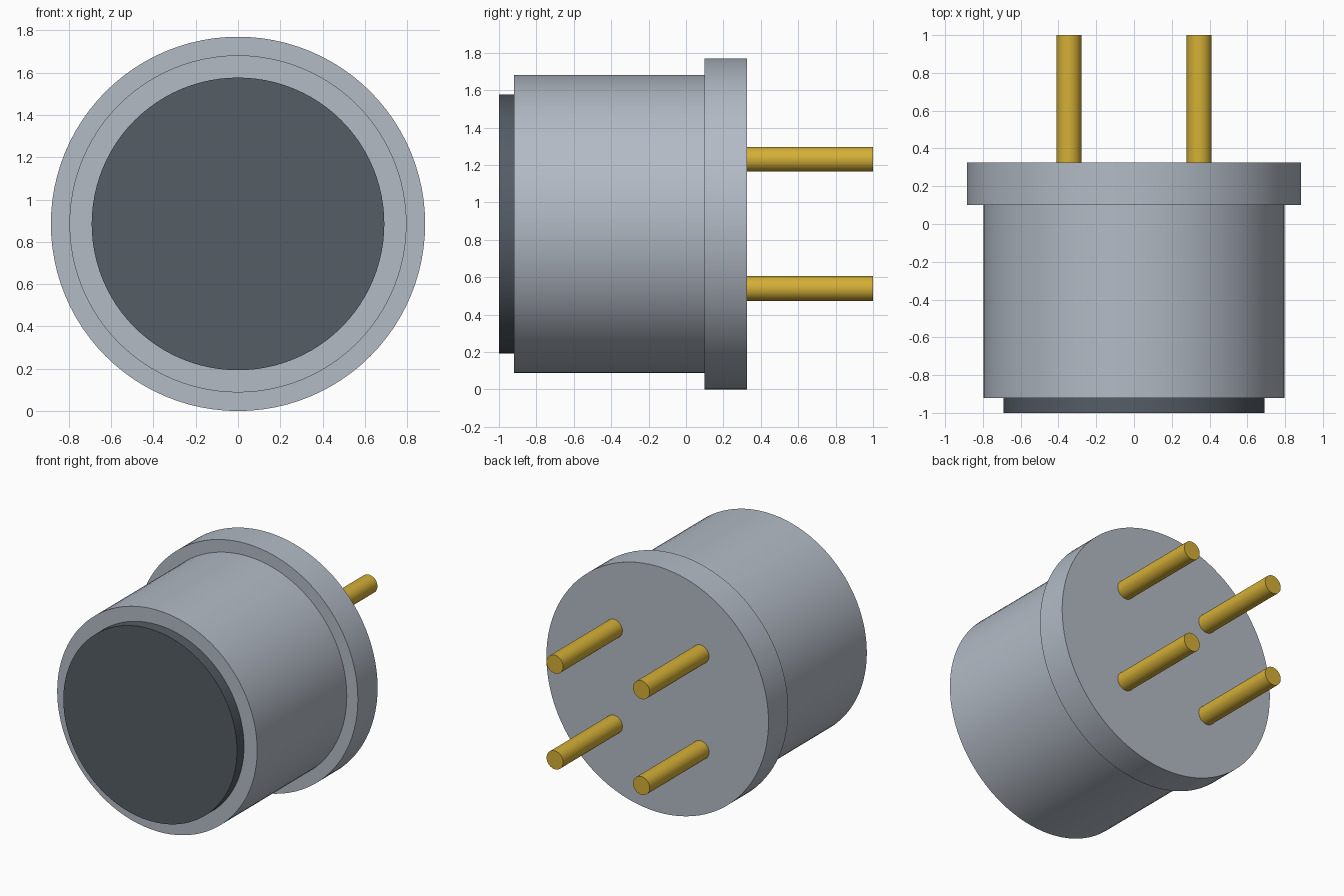
import bpy
import bmesh
import math

cube = bpy.data.objects.get("Cube")
if cube:
    bpy.data.objects.remove(cube, do_unlink=True)


def make_material(name, color):
    mat = bpy.data.materials.new(name)
    mat.use_nodes = True
    mat.diffuse_color = (*color, 1)
    bsdf = next(n for n in mat.node_tree.nodes if n.type == "BSDF_PRINCIPLED")
    bsdf.inputs["Base Color"].default_value = (*color, 1)
    return mat


steel = make_material("brushed steel", (0.45, 0.495, 0.56))
dark = make_material("dark grey", (0.091, 0.109, 0.130))
gold = make_material("gold", (0.658, 0.429, 0.038))

AXIS_Z = 0.885  # height of the central axis


def turned(name, profile, mat, x=0.0, z=AXIS_Z, segments=96):
    """Closed solid turned around the y axis from (radius, y) points."""
    bm = bmesh.new()
    rings = []
    for r, y in profile:
        rings.append([bm.verts.new((r * math.cos(a), y, r * math.sin(a)))
                      for a in (2 * math.pi * i / segments for i in range(segments))])
    for a, b in zip(rings, rings[1:]):
        for i in range(segments):
            j = (i + 1) % segments
            bm.faces.new((a[i], a[j], b[j], b[i]))
    bm.faces.new(rings[0])
    bm.faces.new(rings[-1])
    bmesh.ops.recalc_face_normals(bm, faces=bm.faces)
    mesh = bpy.data.meshes.new(name)
    bm.to_mesh(mesh)
    bm.free()
    mesh.materials.append(mat)
    obj = bpy.data.objects.new(name, mesh)
    obj.location = (x, 0, z)
    bpy.context.collection.objects.link(obj)
    bpy.ops.object.select_all(action="DESELECT")
    obj.select_set(True)
    bpy.context.view_layer.objects.active = obj
    bpy.ops.object.shade_smooth_by_angle(angle=math.radians(30))
    return obj


# Can body with its rear flange
turned("housing", [(0.797, -0.92), (0.797, 0.10), (0.885, 0.10), (0.885, 0.325)], steel)

# Raised disc on the front
turned("front_disc", [(0.692, -1.0), (0.692, -0.92)], dark)

# Four contact pins on the back
PIN = 0.345
for side, sx in (("left", 1), ("right", -1)):
    for level, sz in (("upper", 1), ("lower", -1)):
        turned(f"{level}_{side}_pin", [(0.066, 0.325), (0.066, 1.0)], gold,
               x=sx * PIN, z=AXIS_Z + sz * PIN, segments=40)
